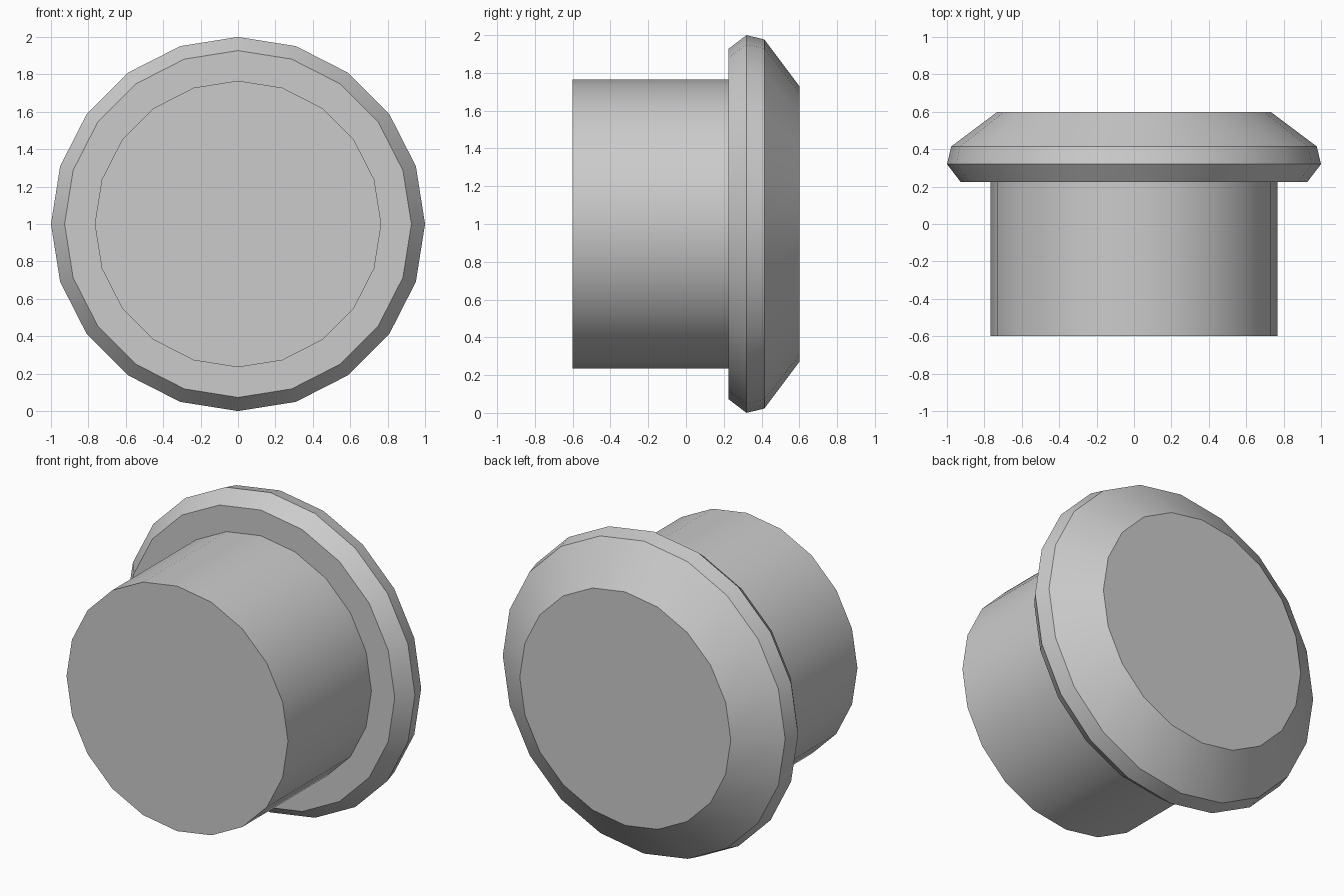
import bpy, bmesh, math

if "Cube" in bpy.data.objects:
    bpy.data.objects.remove(bpy.data.objects["Cube"])

SIDES = 20
CENTRE_Z = 1.0


def lathe(name, profile):
    """Revolve (y, radius) points around the horizontal y axis and cap both ends."""
    bm = bmesh.new()
    rings = []
    for y, r in profile:
        rings.append([bm.verts.new((r * math.cos(2 * math.pi * i / SIDES), y,
                                    CENTRE_Z + r * math.sin(2 * math.pi * i / SIDES)))
                      for i in range(SIDES)])
    for a, b in zip(rings, rings[1:]):
        for i in range(SIDES):
            j = (i + 1) % SIDES
            bm.faces.new((a[i], a[j], b[j], b[i]))
    bm.faces.new(rings[0])
    bm.faces.new(rings[-1])
    bmesh.ops.recalc_face_normals(bm, faces=bm.faces)
    mesh = bpy.data.meshes.new(name)
    bm.to_mesh(mesh)
    bm.free()
    obj = bpy.data.objects.new(name, mesh)
    bpy.context.collection.objects.link(obj)
    bpy.ops.object.select_all(action='DESELECT')
    obj.select_set(True)
    bpy.context.view_layer.objects.active = obj
    bpy.ops.object.shade_smooth_by_angle(angle=math.radians(30))
    return obj


# Plug: straight shaft at the front, bevelled flange at the back
lathe("flanged_plug", [
    (-0.60, 0.766),   # shaft front
    (0.225, 0.766),   # shaft meets flange
    (0.225, 0.927),   # flange front edge
    (0.32, 1.0),      # widest rim
    (0.415, 0.977),   # rim back edge
    (0.60, 0.73),     # back cap
])
